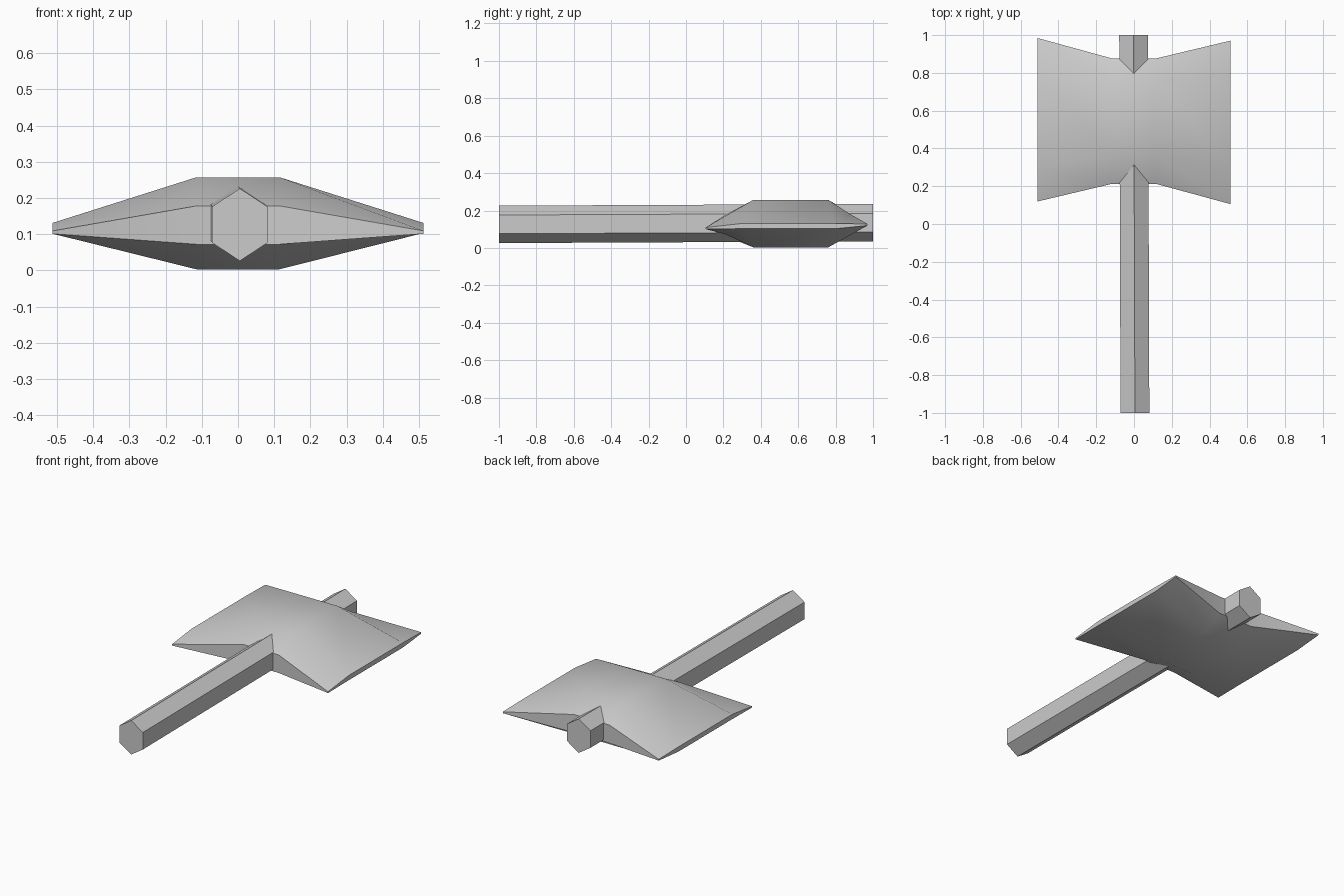
import bpy
import bmesh
import math

if "Cube" in bpy.data.objects:
    bpy.data.objects.remove(bpy.data.objects["Cube"], do_unlink=True)

grey = bpy.data.materials.new("plain grey")
grey.use_nodes = True
COLOUR = (0.6, 0.6, 0.6, 1)
grey.diffuse_color = COLOUR
grey.node_tree.nodes["Principled BSDF"].inputs["Base Color"].default_value = COLOUR


def loft(name, rings):
    """Bridge equal-length rings of points and cap both ends."""
    bm = bmesh.new()
    loops = [[bm.verts.new(p) for p in ring] for ring in rings]
    for a, b in zip(loops, loops[1:]):
        for i in range(len(a)):
            j = (i + 1) % len(a)
            bm.faces.new((a[i], a[j], b[j], b[i]))
    bm.faces.new(loops[0])
    bm.faces.new(loops[-1])
    bmesh.ops.recalc_face_normals(bm, faces=bm.faces)
    mesh = bpy.data.meshes.new(name)
    bm.to_mesh(mesh)
    bm.free()
    mesh.materials.append(grey)
    obj = bpy.data.objects.new(name, mesh)
    bpy.context.collection.objects.link(obj)
    return obj


# Hexagonal handle, rising very slightly to the back
def hexagon(x, y, z):
    angles = [math.radians(60 * i + 90) for i in range(6)]
    return [(x + 0.088 * math.cos(a), y, z + 0.1 * math.sin(a)) for a in angles]


loft("handle", [hexagon(0.005, -1, 0.126), hexagon(-0.002, 1, 0.135)])


# Double blade: an octagonal section, thick at the middle, thin at both edges
def section(x, front, back, front_z, back_z, top, bottom, inner):
    lo, hi = inner
    return [(x, front, front_z[0]), (x, lo, bottom), (x, hi, bottom),
            (x, back, back_z[0]), (x, back, back_z[1]), (x, hi, top),
            (x, lo, top), (x, front, front_z[1])]


def middle(x):
    return section(x, 0.213, 0.876, (0.072, 0.178), (0.075, 0.182),
                   0.257, 0.003, (0.36, 0.76))


def edge(x, skew):
    return section(x, 0.112 - skew, 0.978 - skew, (0.101, 0.109), (0.12, 0.128),
                   0.131, 0.103, (0.3, 0.8))


head = loft("axe_head", [edge(-0.512, -0.007), middle(-0.115),
                         middle(0.115), edge(0.512, 0.007)])
bpy.ops.object.select_all(action='DESELECT')
head.select_set(True)
bpy.context.view_layer.objects.active = head
bpy.ops.object.shade_smooth_by_angle(angle=math.radians(35))
